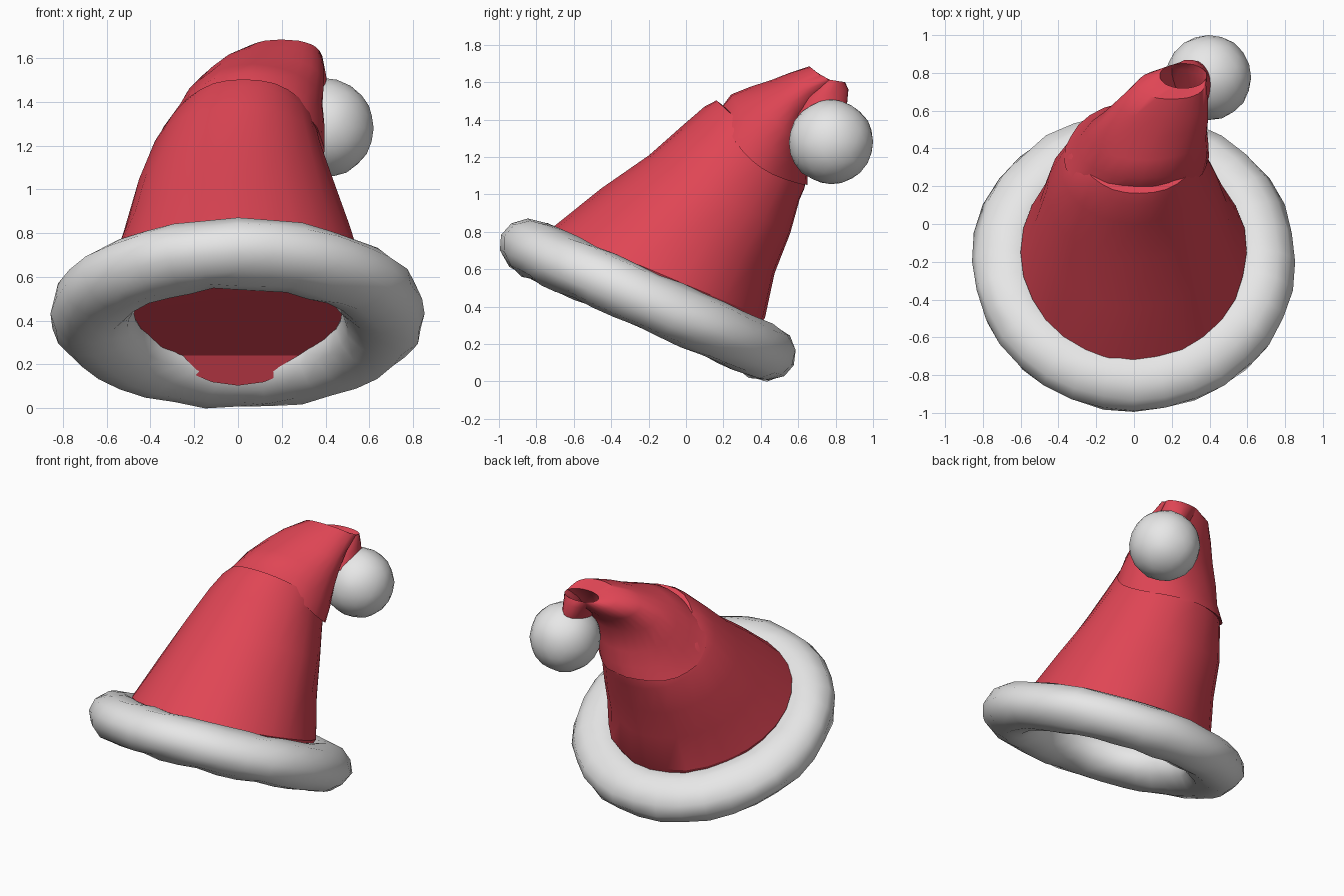
import bpy, bmesh, math, random
from mathutils import Vector

if "Cube" in bpy.data.objects:
    bpy.data.objects.remove(bpy.data.objects["Cube"])

random.seed(4)
SEG = 28
TILT = math.radians(24)
U = Vector((0, math.cos(TILT), -math.sin(TILT)))   # brim plane, front to back
N = Vector((0, math.sin(TILT), math.cos(TILT)))    # brim axis, upward
X = Vector((1, 0, 0))
CENTRE = Vector((0, -0.2, 0.432))


def material(name, color):
    m = bpy.data.materials.new(name)
    m.diffuse_color = (*color, 1)
    m.use_nodes = True
    m.node_tree.nodes["Principled BSDF"].inputs["Base Color"].default_value = m.diffuse_color
    return m


RED = material("red felt", (0.74, 0.06, 0.09))
WHITE = material("white fur", (0.8, 0.8, 0.8))


def finish(bm, name, mat, angle=50):
    bmesh.ops.recalc_face_normals(bm, faces=bm.faces)
    me = bpy.data.meshes.new(name)
    bm.to_mesh(me)
    bm.free()
    me.materials.append(mat)
    ob = bpy.data.objects.new(name, me)
    bpy.context.collection.objects.link(ob)
    bpy.ops.object.select_all(action='DESELECT')
    ob.select_set(True)
    bpy.context.view_layer.objects.active = ob
    bpy.ops.object.shade_smooth_by_angle(angle=math.radians(angle))
    return ob


def bridge(bm, a, b):
    n = len(a)
    for i in range(n):
        j = (i + 1) % n
        bm.faces.new((a[i], a[j], b[j], b[i]))


def loft(bm, rings, jitter):
    """Each ring: front (y, z), back (y, z), x centre, x radius, sag at the sides."""
    loops = []
    for fy, fz, by, bz, xc, xr, sag in rings:
        front, back = Vector((xc, fy, fz)), Vector((xc, by, bz))
        mid, half = (front + back) / 2, (back - front) / 2
        down = half.cross(X).normalized() * sag
        if down.z > 0:
            down = -down
        loop = []
        for i in range(SEG):
            a = math.tau * i / SEG
            k = 1 + random.uniform(-jitter, jitter)
            loop.append(bm.verts.new(mid + k * (X * xr * math.cos(a) + half * math.sin(a))
                                     + down * math.cos(a) ** 2))
        loops.append(loop)
    for a, b in zip(loops, loops[1:]):
        bridge(bm, a, b)
    return loops


# Fur brim: tilted ring with an oval section
bm = bmesh.new()
loops = []
for i in range(32):
    a = math.tau * i / 32
    radial = X * math.cos(a) + U * math.sin(a)
    loop = []
    for j in range(12):
        t = math.tau * j / 12
        k = 1 + random.uniform(-0.05, 0.05)
        loop.append(bm.verts.new(CENTRE + radial * (0.67 + 0.188 * k * math.cos(t))
                                 + N * (0.153 * k * math.sin(t))))
    loops.append(loop)
for i in range(32):
    bridge(bm, loops[i], loops[(i + 1) % 32])
finish(bm, "fur_brim", WHITE, 80)

# Lower cone leaning backward, ending in a tucked crease
bm = bmesh.new()
body = loft(bm, [
    (-0.75, 0.60, 0.31, 0.14, 0.0, 0.57, 0),
    (-0.72, 0.82, 0.42, 0.34, 0.0, 0.595, 0),
    (-0.45, 1.03, 0.47, 0.58, -0.005, 0.515, 0),
    (-0.20, 1.21, 0.56, 0.79, -0.01, 0.45, 0),
    (0.00, 1.38, 0.61, 0.97, 0.0, 0.385, 0),
    (0.10, 1.47, 0.635, 1.03, 0.015, 0.345, 0),
    (0.16, 1.505, 0.64, 1.06, 0.03, 0.32, 0),
    (0.23, 1.45, 0.60, 1.11, 0.04, 0.27, 0),
], 0.012)
# Recessed floor inside the brim: rises toward the front, steep flap at the rear
u0 = 0.53 * math.sin(math.tau * 4 / SEG)
for i, v in enumerate(body[0]):
    a = math.tau * i / SEG
    u = 0.53 * math.sin(a)
    o = -0.026 + (u0 - u) * (0.145 if u < u0 else 0.85)
    v.co = CENTRE + X * 0.53 * math.cos(a) + U * u + N * o
bm.faces.new([body[0][i] for i in range(4, 11)])
bm.faces.new([body[0][i % SEG] for i in range(10, SEG + 5)])
bm.faces.new(body[-1])
finish(bm, "hat_body", RED, 28)

# Folded tip with a drooping hem, narrowing to a tail that drops to the pompom
bm = bmesh.new()
tip = loft(bm, [
    (0.27, 1.43, 0.60, 1.09, 0.04, 0.28, 0.06),
    (0.185, 1.46, 0.65, 1.05, 0.01, 0.385, 0.10),
    (0.24, 1.535, 0.65, 1.12, 0.045, 0.345, 0.05),
    (0.34, 1.57, 0.64, 1.22, 0.07, 0.32, 0.01),
    (0.46, 1.61, 0.65, 1.36, 0.11, 0.285, 0),
    (0.55, 1.65, 0.73, 1.47, 0.15, 0.24, 0),
    (0.66, 1.685, 0.82, 1.55, 0.20, 0.18, 0),
    (0.72, 1.62, 0.85, 1.60, 0.26, 0.125, 0),
    (0.61, 1.50, 0.87, 1.56, 0.29, 0.11, 0),
    (0.59, 1.42, 0.86, 1.46, 0.33, 0.085, 0),
], 0.018)
bm.faces.new(tip[0])
bm.faces.new(tip[-1])
finish(bm, "hat_tip", RED)

# Pompom
bm = bmesh.new()
bmesh.ops.create_icosphere(bm, subdivisions=3, radius=0.226)
for v in bm.verts:
    v.co = v.co * (1 + random.uniform(-0.012, 0.012)) + Vector((0.395, 0.775, 1.28))
finish(bm, "pompom", WHITE, 80)
